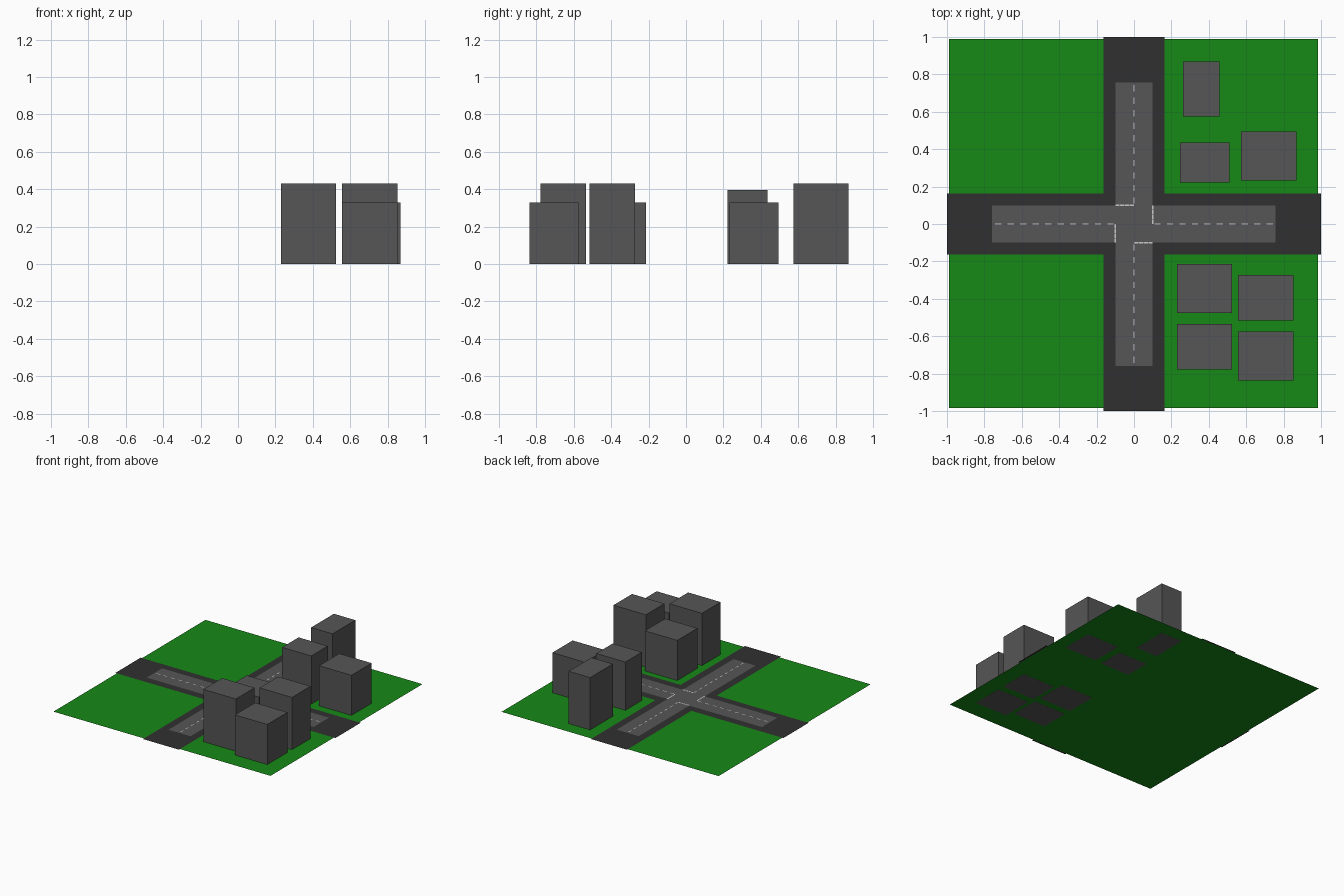
import bpy, bmesh

if "Cube" in bpy.data.objects:
    bpy.data.objects.remove(bpy.data.objects["Cube"])


def material(name, rgb):
    m = bpy.data.materials.new(name)
    m.diffuse_color = (*rgb, 1)
    m.use_nodes = True
    m.node_tree.nodes["Principled BSDF"].inputs["Base Color"].default_value = m.diffuse_color
    return m


GRASS = material("grass_green", (0.008, 0.25, 0.008))
DARK = material("pavement_dark", (0.03, 0.03, 0.03))
GREY = material("asphalt_grey", (0.092, 0.092, 0.092))
PAINT = material("line_paint", (0.6, 0.6, 0.6))


def finish(name, bm, mat):
    me = bpy.data.meshes.new(name)
    bm.to_mesh(me)
    bm.free()
    me.materials.append(mat)
    ob = bpy.data.objects.new(name, me)
    bpy.context.collection.objects.link(ob)


def add_rect(bm, x0, x1, y0, y1, z):
    pts = [(x0, y0), (x1, y0), (x1, y1), (x0, y1)]
    return bm.faces.new([bm.verts.new((x, y, z)) for x, y in pts])


def cross(name, lo, hi, w, z, mat):
    # four arms around a shared square centre
    bm = bmesh.new()
    add_rect(bm, -w, w, -w, w, z)
    for a, b in ((lo, -w), (w, hi)):
        add_rect(bm, a, b, -w, w, z)
        add_rect(bm, -w, w, a, b, z)
    bmesh.ops.remove_doubles(bm, verts=bm.verts, dist=1e-5)
    finish(name, bm, mat)


def building(i, x0, x1, y0, y1, h):
    bm = bmesh.new()
    bmesh.ops.create_cube(bm, size=1)
    bmesh.ops.scale(bm, vec=(x1 - x0, y1 - y0, h), verts=bm.verts)
    bmesh.ops.translate(bm, vec=((x0 + x1) / 2, (y0 + y1) / 2, h / 2), verts=bm.verts)
    finish(f"building_{i}", bm, GREY)


# Grass ground
bm = bmesh.new()
add_rect(bm, -0.988, 0.985, -0.985, 0.988, 0.0005)
finish("grass_ground", bm, GRASS)

# Crossing: pavement with the lanes on top
cross("pavement", -1, 1, 0.164, 0.0015, DARK)
cross("road_lanes", -0.76, 0.757, 0.1, 0.003, GREY)

# Dashed centre lines on each arm
bm = bmesh.new()
for k in range(10):
    a = -0.742 + k * 0.0667
    b, t = a + 0.033, 0.0035
    for s, e in ((a, b), (-b, -a)):
        add_rect(bm, s, e, -t, t, 0.0045)
        add_rect(bm, -t, t, s, e, 0.0045)
finish("centre_dashes", bm, PAINT)

# Stop lines of short dashes, one per arm
bm = bmesh.new()
for k in range(4):
    a = 0.001 + k * 0.0253
    b, p, q = a + 0.022, 0.095, 0.105
    add_rect(bm, p, q, a, b, 0.0045)
    add_rect(bm, -q, -p, -b, -a, 0.0045)
    add_rect(bm, -b, -a, p, q, 0.0045)
    add_rect(bm, a, b, -q, -p, 0.0045)
finish("stop_lines", bm, PAINT)

# Buildings: x range, y range, height
for i, spec in enumerate([
    (0.262, 0.457, 0.575, 0.87, 0.43),
    (0.245, 0.51, 0.223, 0.437, 0.397),
    (0.573, 0.868, 0.233, 0.495, 0.33),
    (0.23, 0.525, -0.477, -0.215, 0.33),
    (0.557, 0.852, -0.516, -0.274, 0.43),
    (0.23, 0.525, -0.778, -0.535, 0.43),
    (0.557, 0.852, -0.836, -0.574, 0.33),
]):
    building(i + 1, *spec)
